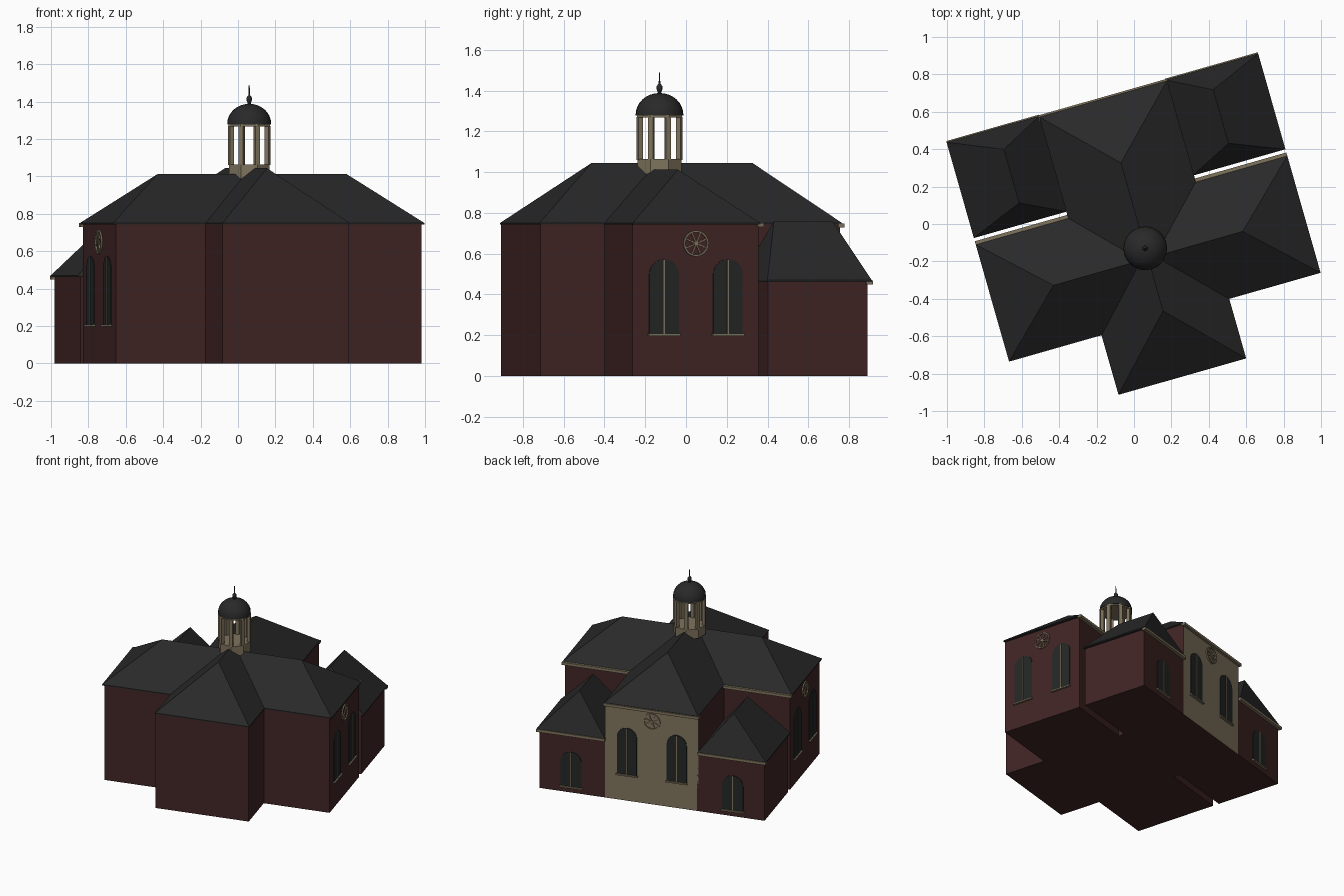
import bpy, bmesh, math
from mathutils import Matrix, Vector

if "Cube" in bpy.data.objects:
    bpy.data.objects.remove(bpy.data.objects["Cube"])

# whole building is turned on its site; the lantern axis is the local origin
SITE = Matrix.Translation((0.06, -0.13, 0)) @ Matrix.Rotation(math.radians(15.9), 4, 'Z')


def material(name, rgb):
    m = bpy.data.materials.new(name)
    m.diffuse_color = (*rgb, 1)
    m.use_nodes = True
    m.node_tree.nodes["Principled BSDF"].inputs["Base Color"].default_value = m.diffuse_color
    return m


BRICK = material("dark_red_brick", (0.052, 0.018, 0.018))
STONE = material("tan_stone", (0.215, 0.175, 0.11))
SLATE = material("dark_slate", (0.022, 0.022, 0.022))
GLASS = material("dark_glass", (0.017, 0.020, 0.019))


def finish(bm, name, mats, frame=SITE, smooth=False):
    bmesh.ops.recalc_face_normals(bm, faces=bm.faces)
    bm.transform(frame)
    me = bpy.data.meshes.new(name)
    bm.to_mesh(me)
    bm.free()
    for m in mats:
        me.materials.append(m)
    ob = bpy.data.objects.new(name, me)
    bpy.context.collection.objects.link(ob)
    if smooth:
        bpy.context.view_layer.objects.active = ob
        ob.select_set(True)
        bpy.ops.object.shade_smooth_by_angle(angle=math.radians(40))
        ob.select_set(False)
    return ob


def add_box(bm, lo, hi, rot=None):
    lo, hi = Vector(lo), Vector(hi)
    mat = Matrix.Translation((lo + hi) / 2) @ Matrix.Diagonal((*(hi - lo), 1))
    bmesh.ops.create_cube(bm, size=1, matrix=(rot or Matrix()) @ mat)


def box(name, lo, hi, mats, frame=SITE):
    bm = bmesh.new()
    add_box(bm, lo, hi)
    return finish(bm, name, mats, frame)


def hip_roof(name, x0, x1, y0, y1, z, ridge_a, ridge_b, top):
    """Hipped roof over a rectangle; the hull of the eaves and ridge."""
    bm = bmesh.new()
    for x in (x0, x1):
        for y in (y0, y1):
            for h in (z - 0.008, z):
                bm.verts.new((x, y, h))
    for p in (ridge_a, ridge_b):
        bm.verts.new((*p, top))
    bmesh.ops.convex_hull(bm, input=bm.verts)
    bmesh.ops.dissolve_limit(bm, angle_limit=0.01, verts=bm.verts, edges=bm.edges)
    return finish(bm, name, [SLATE])


def wall_frame(origin, outward):
    """Frame with x along the wall, y up, z outward."""
    out, up = Vector(outward), Vector((0, 0, 1))
    m = Matrix((up.cross(out), up, out)).transposed().to_4x4()
    return SITE @ Matrix.Translation(origin) @ m


def arched_window(name, frame, x, sill, top, w):
    r = w / 2
    bm = bmesh.new()
    pts = [(x - r, sill), (x + r, sill)]
    pts += [(x + r * math.cos(a), top - r + r * math.sin(a))
            for a in (math.pi * i / 12 for i in range(13))]
    f = bm.faces.new([bm.verts.new((*p, -0.002)) for p in pts])
    ext = bmesh.ops.extrude_face_region(bm, geom=[f])
    bmesh.ops.translate(bm, vec=(0, 0, 0.007),
                        verts=[v for v in ext["geom"] if isinstance(v, bmesh.types.BMVert)])
    finish(bm, name + "_pane", [GLASS], frame)
    bm = bmesh.new()
    add_box(bm, (x - 0.004, sill, 0), (x + 0.004, top - 0.005, 0.009))
    add_box(bm, (x - r - 0.006, sill - 0.008, 0), (x + r + 0.006, sill + 0.003, 0.016))
    finish(bm, name + "_mullion_and_sill", [STONE], frame)


def rose_window(name, frame, z, r):
    bm = bmesh.new()
    n = 24
    rings = []
    for rad, h in ((r, 0), (r, 0.009), (r - 0.009, 0.009), (r - 0.009, 0)):
        rings.append([bm.verts.new((rad * math.cos(2 * math.pi * i / n),
                                    z + rad * math.sin(2 * math.pi * i / n), h)) for i in range(n)])
    for k in range(4):
        a, b = rings[k], rings[(k + 1) % 4]
        for i in range(n):
            j = (i + 1) % n
            bm.faces.new((a[i], a[j], b[j], b[i]))
    # spokes and hub
    for k in range(8):
        rot = Matrix.Translation((0, z, 0)) @ Matrix.Rotation(math.pi * (k + 0.5) / 4, 4, 'Z')
        add_box(bm, (0, -0.0025, 0), (r - 0.005, 0.0025, 0.007), rot)
    bmesh.ops.create_cone(bm, cap_ends=True, segments=12, radius1=0.012, radius2=0.012,
                          depth=0.009, matrix=Matrix.Translation((0, z, 0.0045)))
    finish(bm, name, [STONE], frame)


# main cross-shaped walls
box("long_arm_walls", (-0.85, -0.38, 0), (0.85, 0.262, 0.75), [BRICK])
nave = box("cross_arm_walls", (-0.35, -0.708, 0), (0.353, 0.82, 0.75), [BRICK, STONE])
back = SITE.to_3x3() @ Vector((0, 1, 0))
for p in nave.data.polygons:            # stone facade at the back
    if p.normal.dot(back) > 0.9:
        p.material_index = 1

# crossing hipped roofs
hip_roof("long_arm_roof", -0.866, 0.866, -0.383, 0.268, 0.75,
         (-0.526, -0.056), (0.526, -0.056), 1.012)
hip_roof("cross_arm_roof", -0.352, 0.358, -0.714, 0.83, 0.75,
         (0, -0.348), (0, 0.475), 1.044)

# stone cornices on the back-facing eaves
box("facade_cornice", (-0.358, 0.81, 0.728), (0.361, 0.84, 0.748), [STONE])
for s, side in ((1, "right"), (-1, "left")):
    def span(a, b):
        return (a, b) if s > 0 else (-b, -a)
    x0, x1 = span(0.35, 0.866)
    box(side + "_arm_cornice", (x0, 0.255, 0.73), (x1, 0.286, 0.751), [STONE])
    # low corner annex
    w0, w1 = span(0.34, 0.85)
    box(side + "_annex_walls", (w0, 0.312, 0), (w1, 0.82, 0.468), [BRICK])
    hip_roof(side + "_annex_roof", x0, x1, 0.304, 0.836, 0.47,
             (s * 0.582, 0.418), (s * 0.582, 0.716), 0.76)
    box(side + "_annex_cornice", (x0, 0.81, 0.448), (x1, 0.843, 0.469), [STONE])
    arched_window(side + "_annex_window", wall_frame((s * 0.61, 0.82, 0), (0, 1, 0)),
                  0, 0.045, 0.32, 0.16)
    # windows of the arm ends
    end = wall_frame((s * 0.85, -0.057, 0), (s, 0, 0))
    for i in (-1, 1):
        arched_window(f"{side}_end_window_{i + 2}", end, i * 0.163, 0.205, 0.573, 0.15)
    rose_window(side + "_end_rose_window", end, 0.65, 0.064)

# facade windows
facade = wall_frame((0, 0.82, 0), (0, 1, 0))
for i in (-1, 1):
    arched_window(f"facade_window_{i + 2}", facade, i * 0.188, 0.205, 0.573, 0.15)
rose_window("facade_rose_window", facade, 0.65, 0.064)

# lantern: octagonal base, columns and lintel
AXIS = Matrix.Translation((0.06, -0.13, 0))


def octagon(name, r, z0, z1, mat):
    bm = bmesh.new()
    bmesh.ops.create_cone(bm, cap_ends=True, segments=8, radius1=r, radius2=r, depth=z1 - z0,
                          matrix=Matrix.Translation((0, 0, (z0 + z1) / 2))
                          @ Matrix.Rotation(math.pi / 8, 4, 'Z'))
    return finish(bm, name, [mat], AXIS)


octagon("lantern_base", 0.118, 0.99, 1.064, STONE)
octagon("lantern_lintel", 0.12, 1.268, 1.28, STONE)
bm = bmesh.new()
for k in range(8):
    rot = Matrix.Rotation(math.pi * (k + 0.5) / 4, 4, 'Z')
    add_box(bm, (0.093, -0.013, 1.06), (0.117, 0.013, 1.27), rot)
finish(bm, "lantern_columns", [STONE], AXIS)


def lathe(name, profile, segs, mat):
    bm = bmesh.new()
    vs = [bm.verts.new((r, 0, z)) for r, z in profile]
    es = [bm.edges.new(e) for e in zip(vs, vs[1:])]
    bmesh.ops.spin(bm, geom=vs + es, cent=(0, 0, 0), axis=(0, 0, 1),
                   angle=2 * math.pi, steps=segs, use_duplicate=False)
    bmesh.ops.remove_doubles(bm, verts=bm.verts, dist=0.0002)
    return finish(bm, name, [mat], AXIS, smooth=True)


# dome and finial
arc = [(0.117 * math.cos(a), 1.283 + 0.105 * math.sin(a))
       for a in (math.pi / 2 * i / 8 for i in range(9))]
lathe("dome", [(0, 1.277), (0.117, 1.277)] + arc, 24, SLATE)
lathe("finial", [(0.014, 1.38), (0.008, 1.392), (0.015, 1.408), (0.014, 1.422),
                 (0.004, 1.435), (0.0025, 1.487), (0, 1.488)], 12, SLATE)
